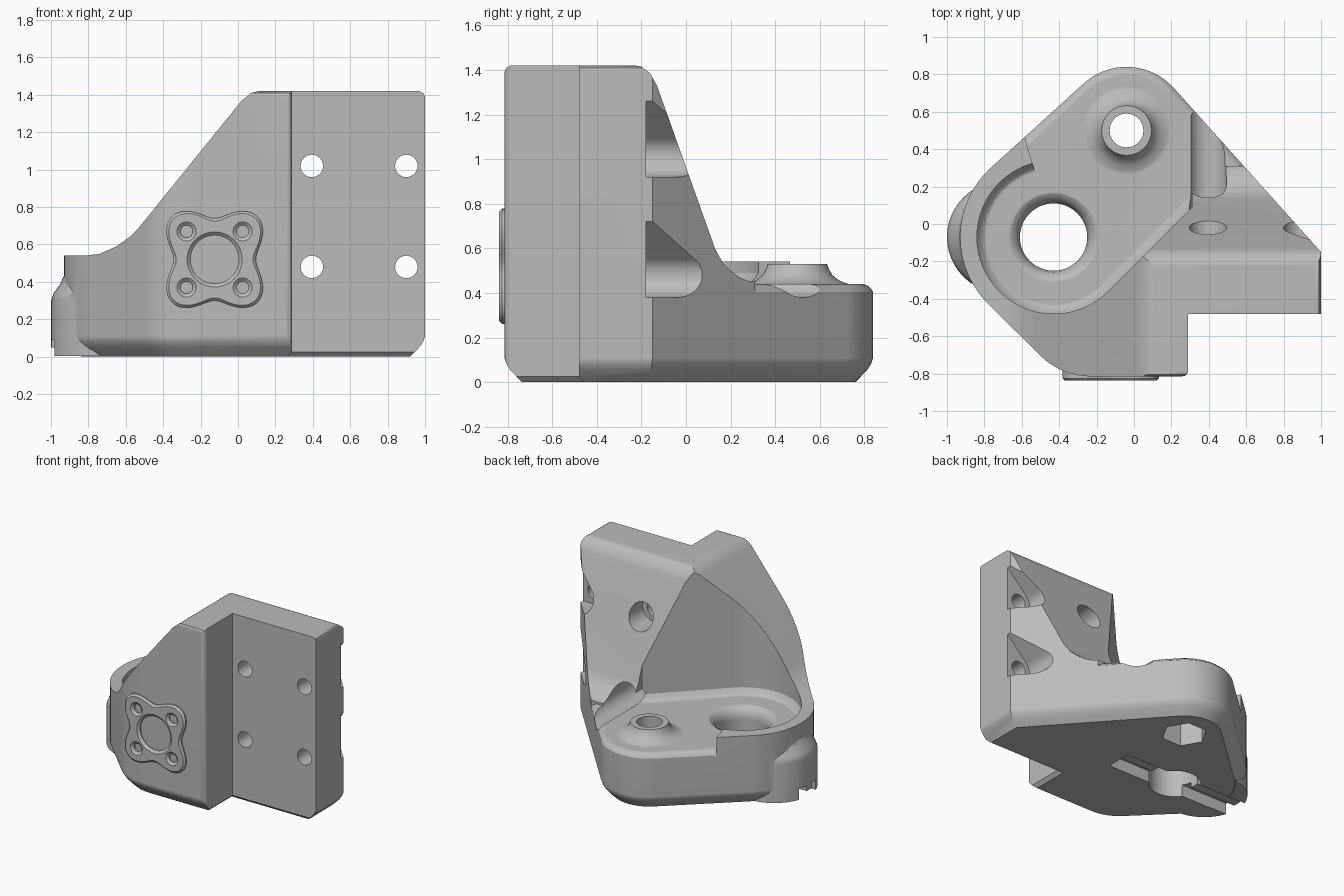
import bpy, bmesh
from math import sin, cos, radians, pi
from mathutils import Vector

if "Cube" in bpy.data.objects:
    bpy.data.objects.remove(bpy.data.objects["Cube"])

grey = bpy.data.materials.new("light_grey")
grey.use_nodes = True
grey.diffuse_color = (0.5, 0.5, 0.5, 1)
grey.node_tree.nodes["Principled BSDF"].inputs["Base Color"].default_value = (0.5, 0.5, 0.5, 1)


def loft(name, rings):
    """Closed solid through rings of equal point count."""
    bm = bmesh.new()
    loops = [[bm.verts.new(p) for p in ring] for ring in rings]
    n = len(loops[0])
    for a, b in zip(loops, loops[1:]):
        for i in range(n):
            bm.faces.new((a[i], a[(i + 1) % n], b[(i + 1) % n], b[i]))
    bm.faces.new(loops[0][::-1])
    bm.faces.new(loops[-1])
    bmesh.ops.recalc_face_normals(bm, faces=bm.faces)
    mesh = bpy.data.meshes.new(name)
    bm.to_mesh(mesh)
    bm.free()
    mesh.materials.append(grey)
    obj = bpy.data.objects.new(name, mesh)
    bpy.context.scene.collection.objects.link(obj)
    return obj


def place(u, v, w, axis):
    return {"x": (w, u, v), "y": (u, w, v), "z": (u, v, w)}[axis]


def stack(name, levels, axis="z"):
    """Levels of (position along axis, flat outline)."""
    return loft(name, [[place(u, v, w, axis) for u, v in pts] for w, pts in levels])


def prism(name, pts, axis, lo, hi):
    return stack(name, [(lo, pts), (hi, pts)], axis)


def arc(cx, cy, r, start, end, n):
    return [(cx + r * cos(radians(start + (end - start) * i / n)),
             cy + r * sin(radians(start + (end - start) * i / n))) for i in range(n + 1)]


def circle(cx, cy, r, n=48):
    return arc(cx, cy, r, 0, 360, n)[:-1]


def turned(name, cx, cy, profile, axis="z", n=48):
    return stack(name, [(w, circle(cx, cy, r, n)) for w, r in profile], axis)


def combine(obj, tool, op="DIFFERENCE"):
    mod = obj.modifiers.new("combine", "BOOLEAN")
    mod.operation, mod.solver, mod.object = op, "EXACT", tool
    bpy.context.view_layer.objects.active = obj
    bpy.ops.object.modifier_apply(modifier=mod.name)
    bpy.data.objects.remove(tool)


# Footprint: two round ends joined by diagonals, with a stepped front corner
MX, MY = -0.43, -0.07        # large bore centre
BX, BY = -0.04, 0.50         # small boss centre
footprint = ([(0.29, -0.815), (0.29, -0.48), (1, -0.48), (1, -0.15)]
             + arc(BX, BY, 0.34, 41, 131, 14)
             + arc(MX, MY, 0.5, 133, 225, 14)
             + arc(-0.232, -0.435, 0.38, 225, 270, 8))


def inset(d, step=0.0):
    """Move the footprint edges inwards by d, the two step edges by step."""
    n = len(footprint)
    normals, moves = [], []
    for i in range(n):
        e = Vector(footprint[(i + 1) % n]) - Vector(footprint[i])
        normals.append(Vector((-e.y, e.x)).normalized())
        moves.append(step if i < 2 else d)
    out = []
    for i, p in enumerate(footprint):
        a, b, da, db = normals[i - 1], normals[i], moves[i - 1], moves[i]
        det = a.x * b.y - a.y * b.x
        if abs(det) < 0.03:
            v = (a + b).normalized() * db
        else:
            v = Vector((da * b.y - db * a.y, a.x * db - b.x * da)) / det
        out.append((p[0] + v.x, p[1] + v.y))
    return out


# Main body with chamfered foot and softened top
body = stack("bracket_body", [(0, inset(0.08, 0.025)), (0.025, inset(0.055)), (0.055, inset(0.027)),
                              (0.08, inset(0.01)), (0.11, footprint), (1.39, footprint),
                              (1.41, inset(0.01)), (1.42, inset(0.03))])

# Rounded vertical edge at the step
combine(body, prism("step_edge", arc(0.26, -0.785, 0.029, -90, 0, 6) + [(0.4, -0.785), (0.4, -0.95),
                                                                       (0.26, -0.95)], "z", -1, 3))

# Round bulge on the left end
combine(body, turned("bulge", -0.7, MY, [(0.004, 0.3), (0.3, 0.3), (0.34, 0.285),
                                         (0.39, 0.25), (0.43, 0.233)]), "UNION")

# Bolt holes with counterbores from the back; the outer ones open sideways
for z in (0.48, 1.02):
    for x in (0.395, 0.9):
        combine(body, turned("bolt_hole", x, z, [(-1, 0.06), (1, 0.06)], "y", 32))
        if x < 0.5:
            shape = circle(x, z, 0.1, 40)
        else:
            shape = arc(x, z, 0.1, 135, 270, 16) + [(1.1, z - 0.1), (1.1, z + 0.34)]
        combine(body, prism("counterbore", shape, "y", -0.18, 1.2))

# Slope of the front wall, falling to the left
combine(body, prism("front_slope", [
    (0.13, 1.425), (0.07, 1.41), (0.02, 1.37), (-0.53, 0.69), (-0.58, 0.64), (-0.65, 0.59),
    (-0.74, 0.55), (-0.82, 0.54), (-3, 0.54), (-3, 3), (0.13, 3)], "y", -2, 2))

# Low rim behind the large bore
combine(body, prism("rim_top", [(-2, 0.02), (0, 0.02), (0, 2), (-2, 2)], "z", 0.541, 2.5))

# Slope of the right wall, falling to the back
combine(body, prism("back_slope", [
    (-0.25, 1.425), (-0.2, 1.415), (-0.16, 1.385), (-0.13, 1.33), (0.13, 0.6), (0.165, 0.535),
    (0.2, 0.5), (0.24, 0.47), (0.28, 0.453), (3, 0.453), (3, 3), (-0.25, 3)], "x", -0.01, 3))


# Pocket above the platform, filleted at its floor, with a rounded platform edge
def pocket_outline(d):
    return (arc(MX, MY, 0.41 - d, 106, 315, 40)
            + [(0.31, 0.09 + 1.414 * d), (0.31, 0.31), (2, 0.31), (2, 3), (-1.26, 2.81)])


pocket = stack("pocket", [(z, pocket_outline(d)) for z, d in (
    (0.395, 0.06), (0.438, 0.055), (0.447, 0.035), (0.465, 0.015), (0.49, 0), (3, 0))])
platform = stack("platform", [(0.3, inset(-0.02, -0.02)), (0.385, inset(-0.02, -0.02)),
                              (0.4, inset(-0.003)), (0.42, inset(0.01)),
                              (0.433, inset(0.025)), (0.44, inset(0.045))])
combine(pocket, platform)
combine(body, pocket)

# Small boss with flared base, its bore and the nut trap below
combine(body, turned("boss", BX, BY, [(0.42, 0.27), (0.437, 0.25), (0.443, 0.22), (0.457, 0.185),
                                      (0.48, 0.157), (0.51, 0.14), (0.53, 0.133)]), "UNION")
combine(body, turned("boss_bore", BX, BY, [(-0.1, 0.09), (0.7, 0.09)]))
combine(body, turned("nut_trap", BX, BY, [(-0.1, 0.16), (0.2, 0.16)], n=6))

# Large bore with rounded lip
combine(body, turned("large_bore", MX, MY, [(-0.1, 0.18), (0.35, 0.18), (0.39, 0.188),
                                            (0.42, 0.206), (0.435, 0.23), (0.45, 0.265)]))

# Twin groove under the large bore
groove = [(-0.1, -0.1), (-0.1, 0.09), (-0.035, 0.09), (-0.035, 0.05),
          (0.035, 0.05), (0.035, 0.09), (0.1, 0.09), (0.1, -0.1)]
combine(body, prism("groove", [(MY + u, v) for u, v in groove], "x", -1.2, 0.08))

# Raised four-lobed plate on the front
PX, PZ = -0.125, 0.52


def lobes(shrink):
    pts = []
    for i in range(96):
        t = 2 * pi * i / 96
        r = 0.272 - 0.052 * cos(4 * t) - shrink
        pts.append((PX + r * cos(t), PZ + r * sin(t)))
    return pts


plate = stack("front_plate", [(-0.77, lobes(0)), (-0.825, lobes(0)), (-0.838, lobes(0.015))], "y")
combine(plate, turned("plate_bore", PX, PZ, [(-0.7, 0.13), (-0.822, 0.13), (-0.845, 0.155)], "y"))
for sx in (-1, 1):
    for sz in (-1, 1):
        combine(plate, turned("plate_hole", PX + sx * 0.15, PZ + sz * 0.15,
                              [(-0.7, 0.033), (-0.823, 0.033), (-0.845, 0.06)], "y", 24))

# Smooth the curved faces, keep the edges sharp and the broad faces flat
bpy.ops.object.select_all(action="DESELECT")
for obj in (body, plate):
    obj.select_set(True)
bpy.context.view_layer.objects.active = body
bpy.ops.object.shade_smooth_by_angle(angle=radians(30))
for obj in (body, plate):
    obj.modifiers.new("even_shading", "WEIGHTED_NORMAL").keep_sharp = True
